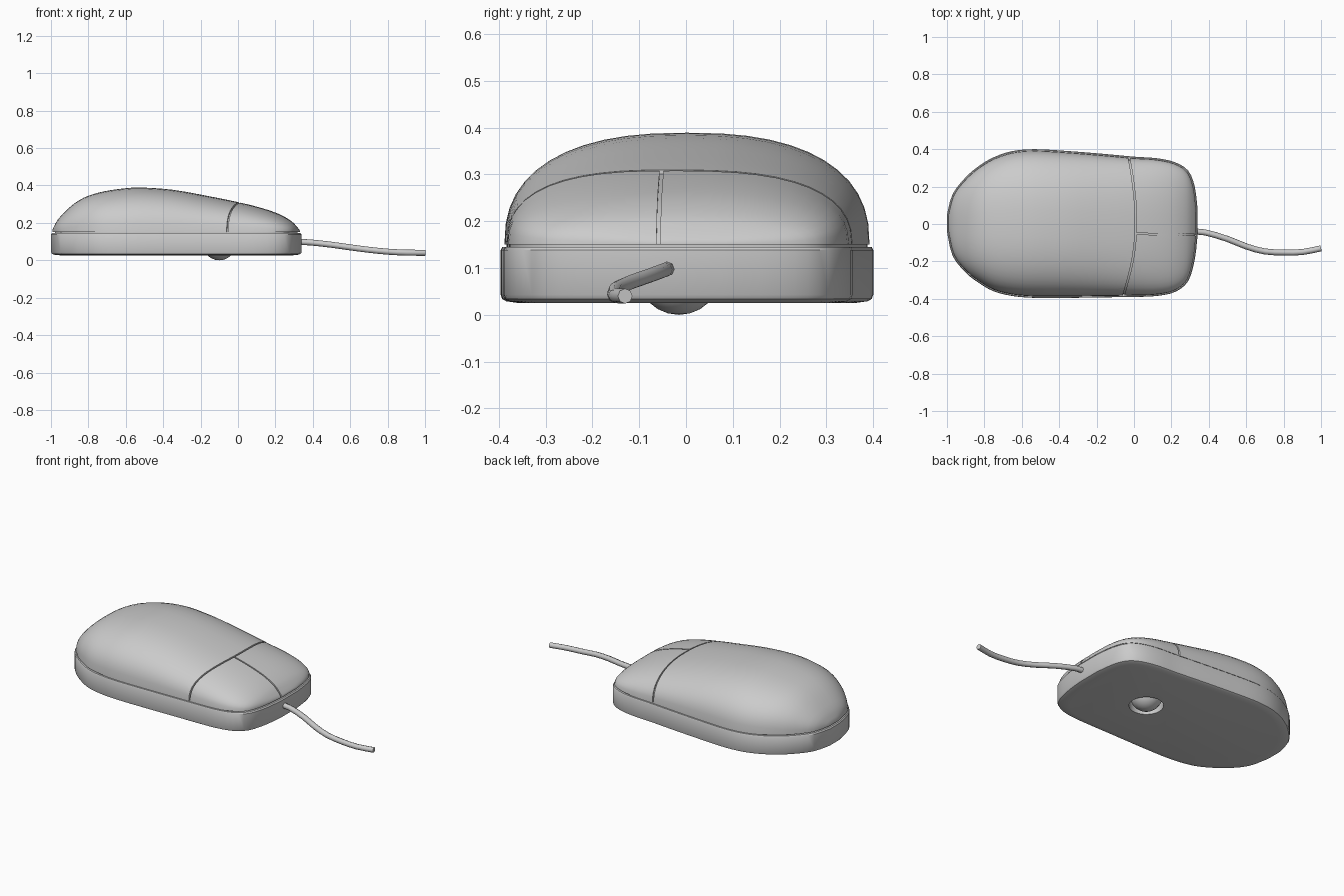
import bpy, bmesh, math
from mathutils import Vector

if "Cube" in bpy.data.objects:
    bpy.data.objects.remove(bpy.data.objects["Cube"])

# Stations along the body: x, left edge y, right edge y, top height
STATIONS = [
    (-1.0, .05, -.04, .165), (-.97, .16, -.17, .22), (-.90, .25, -.26, .29),
    (-.83, .31, -.315, .335), (-.75, .357, -.36, .362), (-.65, .39, -.385, .38),
    (-.53, .40, -.395, .389), (-.35, .39, -.395, .377), (-.15, .374, -.392, .342),
    (0, .36, -.39, .312), (.12, .352, -.385, .283), (.22, .33, -.363, .25),
    (.29, .285, -.305, .212), (.325, .20, -.19, .178), (.34, .08, -.06, .158)]
CX, SEAM = -.33, .15


def smooth_path(pts, steps):
    """Catmull-Rom interpolation through the points."""
    pts = [Vector(p) for p in pts]
    out = []
    for i in range(len(pts) - 1):
        a, b, c, d = pts[max(i - 1, 0)], pts[i], pts[i + 1], pts[min(i + 2, len(pts) - 1)]
        for k in range(steps):
            t = k / steps
            out.append(.5 * (2 * b + (c - a) * t + (2 * a - 5 * b + 4 * c - d) * t * t
                             + (3 * b - a - 3 * c + d) * t ** 3))
    return out + [pts[-1]]


def loft(name, rings):
    """Skin closed rings of equal length and cap both ends."""
    bm = bmesh.new()
    loops = [[bm.verts.new(p) for p in r] for r in rings]
    n = len(loops[0])
    for a, b in zip(loops, loops[1:]):
        for i in range(n):
            bm.faces.new((a[i], a[(i + 1) % n], b[(i + 1) % n], b[i]))
    bm.faces.new(loops[0])
    bm.faces.new(loops[-1])
    bmesh.ops.recalc_face_normals(bm, faces=bm.faces)
    me = bpy.data.meshes.new(name)
    bm.to_mesh(me)
    bm.free()
    ob = bpy.data.objects.new(name, me)
    bpy.context.collection.objects.link(ob)
    return ob


def activate(ob):
    bpy.ops.object.select_all(action='DESELECT')
    ob.select_set(True)
    bpy.context.view_layer.objects.active = ob


def cut(ob, cutter):
    m = ob.modifiers.new("cut", 'BOOLEAN')
    m.operation, m.solver, m.object = 'DIFFERENCE', 'EXACT', cutter
    activate(ob)
    bpy.ops.object.modifier_apply(modifier=m.name)


def smooth(ob, deg=35):
    activate(ob)
    bpy.ops.object.shade_smooth_by_angle(angle=math.radians(deg))


body = smooth_path(STATIONS, 3)


def shell(name, sx, sy, sz, floor):
    """Domed shell from superellipse sections."""
    rings = []
    for x, hi, lo, top in body:
        c, w, h = (hi + lo) / 2, (hi - lo) / 2 * sy, (top - SEAM) * sz
        ring = []
        for i in range(25):
            a = math.pi * i / 24
            co, si = math.cos(a), max(math.sin(a), 0)
            y = c + w * math.copysign(abs(co) ** .82, co)
            z = SEAM + h * si ** .82 if 0 < i < 24 else floor
            ring.append((CX + (x - CX) * sx, y, z))
        rings.append(ring)
    return loft(name, rings)


# Top shell with shallow grooves around the two buttons
top_shell = shell("top_shell", .987, .98, 1, SEAM)


def groove(path):
    half, rings = .004, []
    for i, p in enumerate(path):
        d = (path[min(i + 1, len(path) - 1)] - path[max(i - 1, 0)]).normalized()
        n = Vector((-d.y, d.x)) * half
        l, r = p + n, p - n
        rings.append([(*l, .12), (*r, .12), (*r, .5), (*l, .5)])
    ribbon = loft("groove_cutter", rings)
    core = shell("groove_core", .975, .955, .95, .135)
    cut(ribbon, core)
    cut(top_shell, ribbon)
    for o in (ribbon, core):
        bpy.data.objects.remove(o)


groove(smooth_path([(-.07, -.43), (-.02, -.25), (.003, -.12), (.01, 0),
                    (.006, .12), (-.012, .27), (-.04, .42)], 4))
groove([Vector((.008, -.052)), Vector((.38, -.06))])
smooth(top_shell)

# Base tray with rounded lower edge and an inset neck under the shell
outline = [(p[0], p[1]) for p in body] + [(p[0], p[2]) for p in reversed(body)]
base = loft("base", [[(CX + (x - CX) * s, y * s, z) for x, y in outline] for s, z in
                     [(.90, .025), (.97, .029), (.992, .034), (1, .043), (1, .138),
                      (.992, .145), (.968, .145), (.968, .152)]])
bpy.ops.mesh.primitive_cylinder_add(vertices=24, radius=.095, depth=.12, location=(-.1, -.015, .015))
hole = bpy.context.object
cut(base, hole)
bpy.data.objects.remove(hole)
smooth(base)

# Tracking ball in the underside opening
bpy.ops.mesh.primitive_uv_sphere_add(segments=24, ring_count=12, radius=.09, location=(-.1, -.015, .09))
ball = bpy.context.object
ball.name = "tracking_ball"
smooth(ball, 60)

# Cord
cu = bpy.data.curves.new("cord", 'CURVE')
cu.dimensions = '3D'
cu.bevel_depth, cu.bevel_resolution, cu.use_fill_caps = .016, 2, True
pts = smooth_path([(.30, -.04, .098), (.38, -.045, .096), (.50, -.08, .083), (.60, -.12, .069),
                   (.70, -.147, .056), (.80, -.152, .046), (.90, -.15, .041), (1.0, -.13, .04)], 2)
sp = cu.splines.new('POLY')
sp.points.add(len(pts) - 1)
for q, p in zip(sp.points, pts):
    q.co = (*p, 1)
cord = bpy.data.objects.new("cord", cu)
bpy.context.collection.objects.link(cord)
activate(cord)
bpy.ops.object.convert(target='MESH')
smooth(bpy.context.object, 50)
